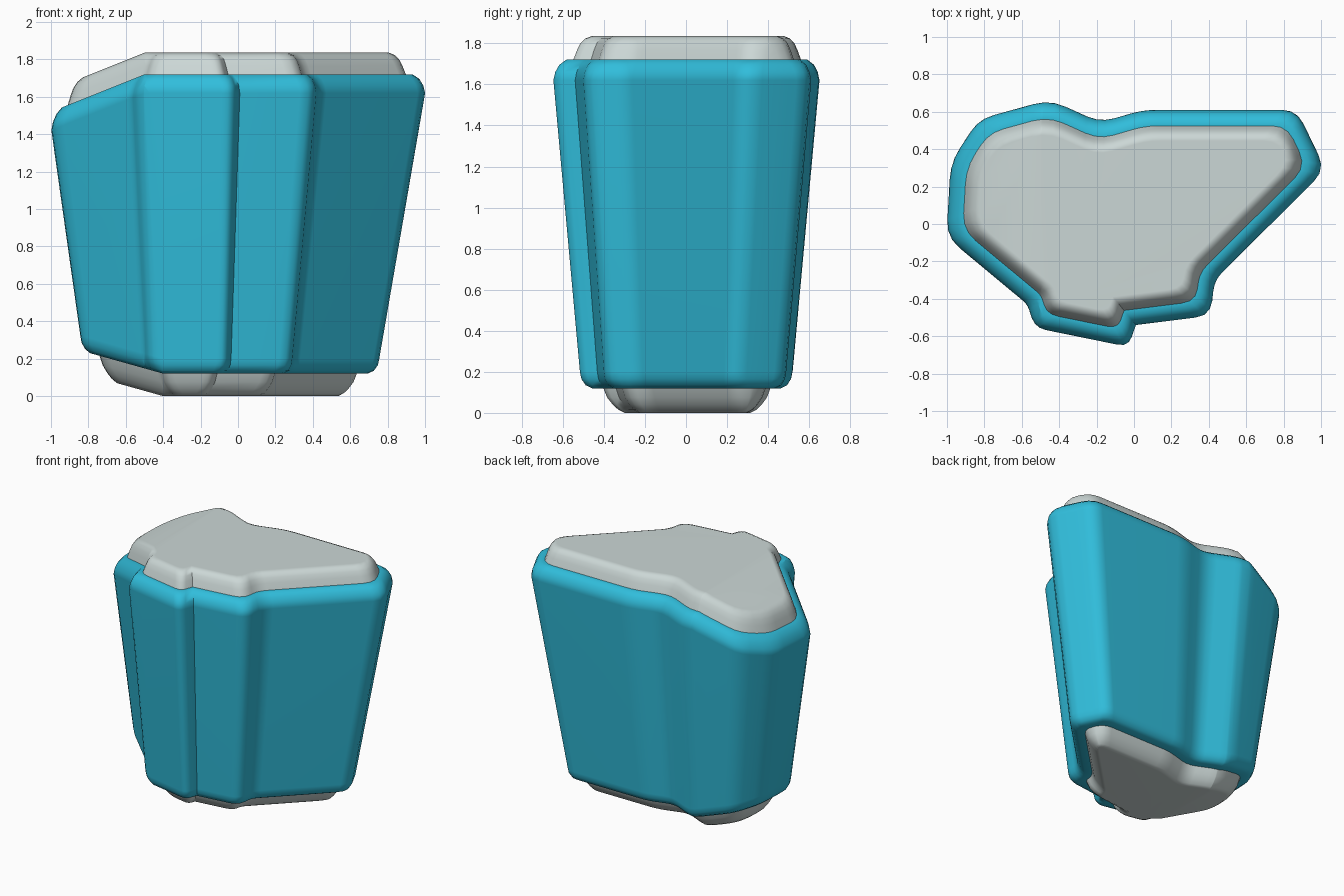
import bpy, bmesh
from mathutils import Vector

if "Cube" in bpy.data.objects:
    bpy.data.objects.remove(bpy.data.objects["Cube"])

# Plan outline at the widest height: x, y, corner rounding
CORNERS = [(-1.003, -0.07, .09), (-.57, -.43, .03), (-.53, -.555, .06), (-.03, -.657, .06),
           (.01, -.54, 0), (.41, -.49, .08), (.43, -.3, .06), (1.025, .29, .09),
           (.87, .61, .08), (.05, .61, .07), (-.18, .543, .08), (-.45, .665, .09),
           (-.83, .56, .08), (-.98, .33, .09)]


def outline(inset):
    """Inset the plan with mitred corners, then round each corner."""
    n = len(CORNERS)
    pts = [Vector(c[:2]) for c in CORNERS]
    dirs = [(pts[(i + 1) % n] - pts[i]).normalized() for i in range(n)]
    normals = [Vector((-d.y, d.x)) for d in dirs]
    moved = []
    for i in range(n):
        a, b = normals[i - 1], normals[i]
        moved.append(pts[i] + (a + b) * inset / (1 + a.dot(b)))
    result = []
    for i in range(n):
        p, before, after = moved[i], moved[i - 1], moved[(i + 1) % n]
        r = CORNERS[i][2]
        a = p + (before - p).normalized() * min(r, .45 * (before - p).length)
        b = p + (after - p).normalized() * min(r, .45 * (after - p).length)
        for t in (0, .33, .67, 1):
            result.append(a * (1 - t) ** 2 + p * 2 * t * (1 - t) + b * t * t)
    return result


def sloped(co):
    """Drop the left of the top and lift the left of the bottom."""
    t = min(1, max(0, (co.z - .2) / 1.42))
    return co.z - t * .40 * max(0, -.5 - co.x) + (1 - t) * .28 * max(0, -.4 - co.x)


def loft(name, rings, mat, cap=None, flip=False):
    bm = bmesh.new()
    loops = []
    for inset, z, scale in rings:
        shift = -.045 * (1 - scale) / .2
        loops.append([bm.verts.new((p.x * scale + shift, p.y * scale, z)) for p in outline(inset)])
    for lo, hi in zip(loops, loops[1:]):
        for i in range(len(lo)):
            j = (i + 1) % len(lo)
            bm.faces.new((lo[i], lo[j], hi[j], hi[i]))
    if cap == "top":
        bm.faces.new(loops[-1])
    elif cap == "bottom":
        bm.faces.new(loops[0][::-1])
    bmesh.ops.remove_doubles(bm, verts=bm.verts[:], dist=.0005)
    # fold lines for the sloped side
    folds = {"top": (-.5,), "bottom": (-.4,)}.get(cap, (-.5, -.4))
    for x in folds:
        bmesh.ops.bisect_plane(bm, geom=bm.verts[:] + bm.edges[:] + bm.faces[:], dist=.0005,
                               plane_co=(x, 0, 0), plane_no=(1, 0, 0))
    for v in bm.verts:
        v.co.z = sloped(v.co)
    me = bpy.data.meshes.new(name)
    bm.to_mesh(me)
    bm.free()
    me.materials.append(mat)
    ob = bpy.data.objects.new(name, me)
    bpy.context.collection.objects.link(ob)
    bpy.ops.object.select_all(action='DESELECT')
    ob.select_set(True)
    bpy.context.view_layer.objects.active = ob
    bpy.ops.object.shade_smooth_by_angle(angle=.8)
    wn = ob.modifiers.new("soft_edges", 'WEIGHTED_NORMAL')
    wn.keep_sharp = True
    return ob


def material(name, rgb):
    m = bpy.data.materials.new(name)
    m.diffuse_color = (*rgb, 1)
    m.use_nodes = True
    m.node_tree.nodes["Principled BSDF"].inputs["Base Color"].default_value = m.diffuse_color
    return m


blue = material("bright_blue", (.03, .51, .71))
grey = material("pale_grey", (.60, .68, .67))

# Tapered blue shell with rounded rims
loft("blue_shell", [(.125, .12, .8), (.065, .12, .8), (.03, .135, .8), (.008, .165, .8),
                    (0, .2, .8), (0, 1.62, 1), (.008, 1.66, 1), (.025, 1.695, 1),
                    (.055, 1.72, 1), (.085, 1.72, 1)], blue)
# Grey crown on top
loft("grey_crown", [(.085, 1.72, 1), (.1, 1.765, 1), (.115, 1.80, 1), (.135, 1.823, 1),
                    (.165, 1.836, 1)], grey, cap="top")
# Grey foot underneath
loft("grey_foot", [(.24, 0, .8), (.205, .015, .8), (.175, .04, .8), (.145, .075, .8),
                   (.125, .12, .8)], grey, cap="bottom")
